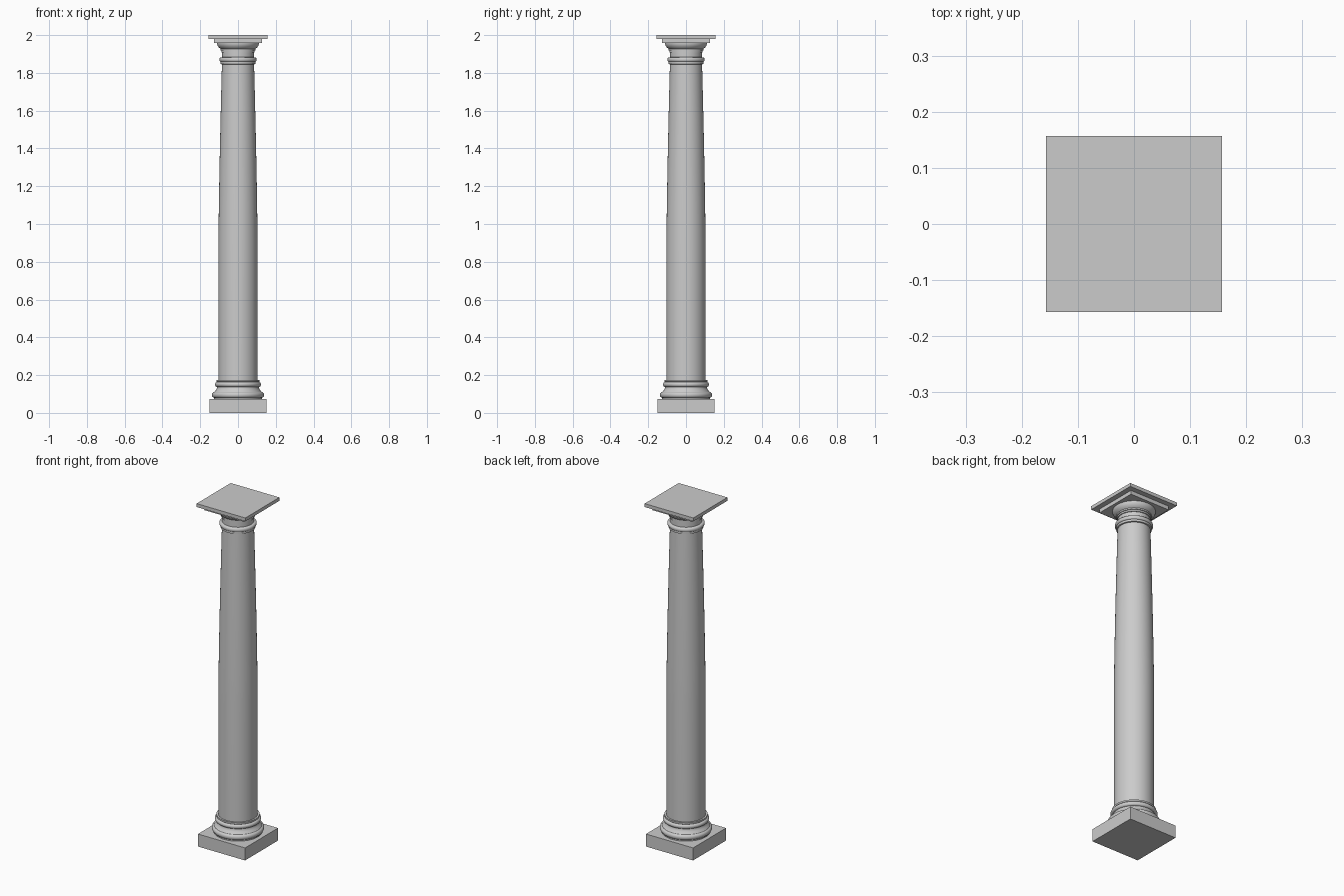
import bpy, bmesh, math

if "Cube" in bpy.data.objects:
    bpy.data.objects.remove(bpy.data.objects["Cube"])

SIDES = 64


def slab(name, half, z0, z1):
    bm = bmesh.new()
    bmesh.ops.create_cube(bm, size=1)
    for v in bm.verts:
        v.co = (v.co.x * 2 * half, v.co.y * 2 * half, z0 if v.co.z < 0 else z1)
    return finish(name, bm)


def lathe(name, profile):
    # revolve (radius, z) points around z, closing both ends
    bm = bmesh.new()
    rings = [[bm.verts.new((r * math.cos(2 * math.pi * i / SIDES),
                            r * math.sin(2 * math.pi * i / SIDES), z))
              for i in range(SIDES)] for r, z in profile]
    for a, b in zip(rings, rings[1:]):
        for i in range(SIDES):
            j = (i + 1) % SIDES
            bm.faces.new((a[i], a[j], b[j], b[i]))
    bm.faces.new(rings[0][::-1])
    bm.faces.new(rings[-1])
    ob = finish(name, bm)
    bpy.ops.object.select_all(action='DESELECT')
    ob.select_set(True)
    bpy.context.view_layer.objects.active = ob
    bpy.ops.object.shade_smooth_by_angle(angle=math.radians(35))
    return ob


def finish(name, bm):
    me = bpy.data.meshes.new(name)
    bm.to_mesh(me)
    bm.free()
    ob = bpy.data.objects.new(name, me)
    bpy.context.collection.objects.link(ob)
    return ob


def bead(r, bulge, z0, z1, n=8):
    # half-round moulding; negative bulge makes a hollow
    return [(r + bulge * math.sin(math.pi * k / n),
             (z0 + z1) / 2 - (z1 - z0) / 2 * math.cos(math.pi * k / n))
            for k in range(n + 1)]


# Square foot block
slab("plinth", 0.152, 0, 0.073)

# Round base: large torus, hollow, small torus, fillet
lathe("base_mouldings",
      [(0.128, 0.073), (0.128, 0.08)] + bead(0.126, 0.012, 0.08, 0.11)
      + [(0.124, 0.113), (0.116, 0.122), (0.111, 0.132), (0.111, 0.138)]
      + bead(0.111, 0.011, 0.138, 0.163)
      + [(0.114, 0.165), (0.114, 0.174), (0.104, 0.174)])

# Shaft: straight lower part, then gentle entasis
shaft = [(0.104, 0.17)]
for k in range(13):
    t = k / 12
    shaft.append((0.104 - 0.019 * t ** 1.4, 0.85 + 1.0 * t))
lathe("shaft", shaft)

# Neck ring, necking and flared echinus
lathe("capital_mouldings",
      [(0.085, 1.845), (0.092, 1.847), (0.092, 1.859)]
      + bead(0.092, 0.007, 1.859, 1.881)
      + [(0.084, 1.883), (0.084, 1.908), (0.088, 1.909), (0.088, 1.918),
         (0.092, 1.919), (0.092, 1.927), (0.100, 1.933), (0.107, 1.942),
         (0.111, 1.952), (0.111, 1.96)])

# Square abacus in two steps
slab("abacus_lower", 0.127, 1.958, 1.98)
slab("abacus_upper", 0.157, 1.98, 2.0)
